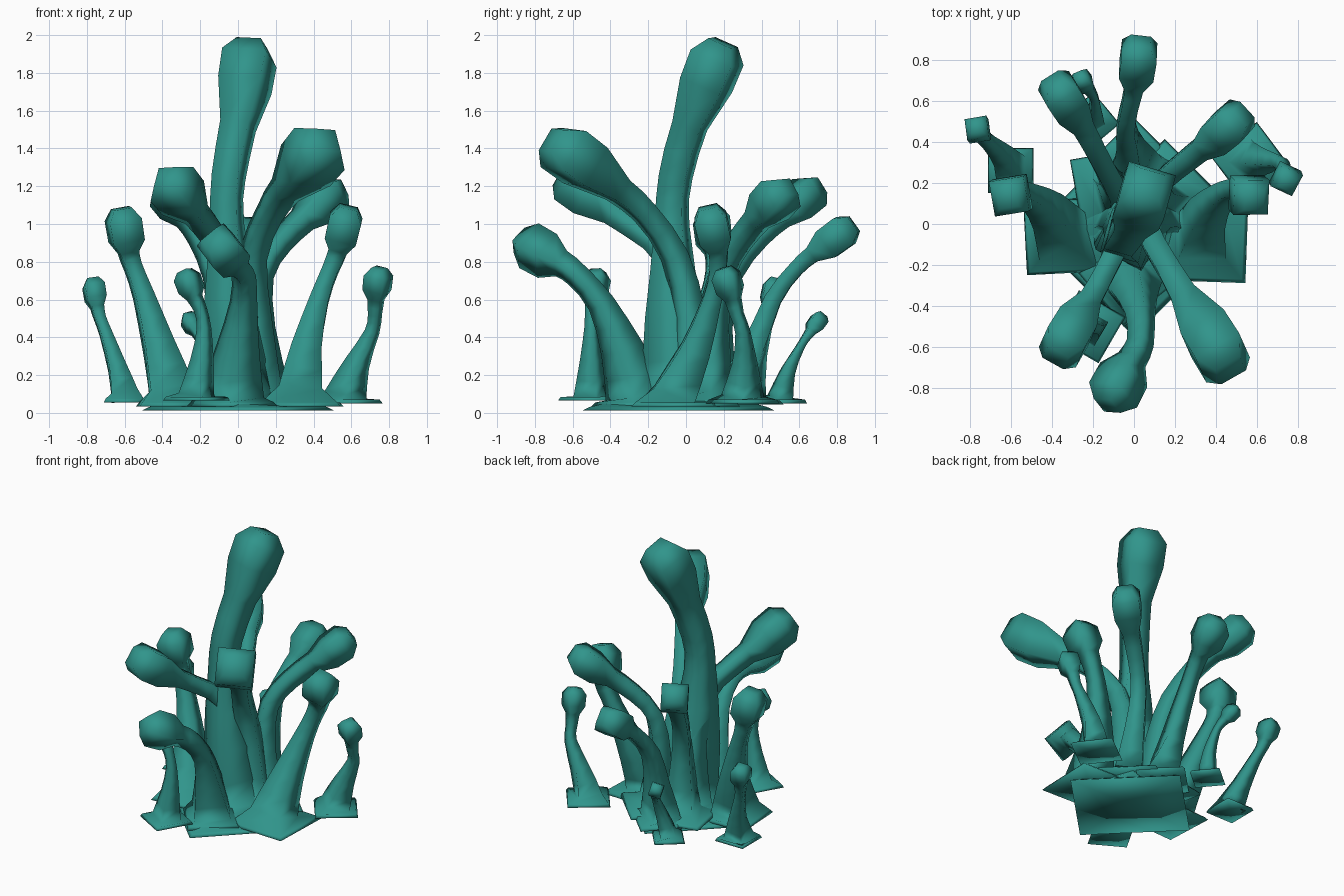
import bpy, bmesh, math
from mathutils import Vector, Matrix

teal = bpy.data.materials.new("teal")
teal.diffuse_color = (0.03, 0.3, 0.26, 1)


def catmull(a, b, c, d, t):
    return 0.5 * (2*b + (c-a)*t + (2*a-5*b+4*c-d)*t*t + (3*b-a-3*c+d)*t**3)


def stalk(name, path, bulb, plate, roll=0):
    """Square tube along path (x, y, z, half width), flared plate at the foot, bulb (x, y, z, half width) on top.
    plate = (half width, z, angle in degrees), roll = turn of the square section in degrees"""
    pw, pz, pang = plate
    pts = [Vector(p) for p in path]
    c, h = Vector(bulb[:3]), bulb[3]
    # smooth the stem
    ctrl = pts + [Vector((c.x, c.y, c.z, pts[-1][3]))]
    rings = []
    for i in range(len(pts) - 1):
        a = ctrl[max(i-1, 0)]
        for t in (0, 0.5):
            rings.append(catmull(a, ctrl[i], ctrl[i+1], ctrl[i+2], t))
    rings.append(pts[-1])
    rings = [(r.xyz, r.w) for r in rings]
    # bulb rings continue the last stem direction
    d = (c - rings[-1][0]).normalized()
    rings += [(c + d*h*k, h*s) for k, s in ((-0.75, 0.96), (0.55, 0.98), (1.25, 0.55))]
    # flared foot
    f = rings[0][0]
    foot = [(Vector((f.x, f.y, pz)), pw), (Vector((f.x, f.y, pz + 0.02)), pw*0.92)]
    nf = len(foot)
    rings = foot + rings

    lean = Vector((c.x - f.x, c.y - f.y, 0)).normalized()
    u0 = Vector((-lean.y, lean.x, 0))
    ang = math.degrees(math.atan2(u0.y, u0.x)) + roll
    diff = (pang - ang + 45) % 90 - 45
    bm = bmesh.new()
    prev = None
    for i, (p, r) in enumerate(rings):
        if i < nf:
            t = Vector((0, 0, 1))
        else:
            q = rings[min(i+1, len(rings)-1)][0]
            o = rings[i-1][0]
            t = (q - o).normalized()
        u = (u0 - t*u0.dot(t)).normalized()
        v = t.cross(u)
        tw = math.radians(roll + diff * max(0, 1 - max(0, i-1)/4))
        rot = Matrix.Rotation(tw, 3, t)
        u, v = rot @ u, rot @ v
        ring = [bm.verts.new(p + r*(u*a + v*b)) for a, b in ((1, 1), (-1, 1), (-1, -1), (1, -1))]
        if prev:
            for k in range(4):
                bm.faces.new((prev[k], prev[(k+1) % 4], ring[(k+1) % 4], ring[k]))
        else:
            # slightly dished underside
            mid = bm.verts.new((f.x, f.y, pz + 0.005))
            for k in range(4):
                bm.faces.new((ring[(k+1) % 4], ring[k], mid))
        prev = ring
    bm.faces.new(prev)
    bmesh.ops.recalc_face_normals(bm, faces=bm.faces)
    for fc in bm.faces:
        fc.smooth = True
    me = bpy.data.meshes.new(name)
    bm.to_mesh(me)
    bm.free()
    me.materials.append(teal)
    ob = bpy.data.objects.new(name, me)
    bpy.context.collection.objects.link(ob)


# tall central stalk
stalk("main_stalk", [(0, -0.04, .1, .14), (-.03, -.06, .5, .12), (-.06, -.075, 1.0, .075), (-.05, -.055, 1.25, .073),
      (0, 0.02, 1.52, .078)], (.05, .14, 1.82, .122), (.36, .012, 45))

# four upper branches
stalk("upper_branch_front_right", [(.12, .03, .1, .09), (.09, .02, .5, .068), (.08, -.06, .83, .057),
      (.17, -.22, 1.06, .055), (.25, -.36, 1.18, .065)], (.4, -.6, 1.36, .125), (.2, .035, 20))
stalk("upper_branch_front_left", [(-.06, .03, .1, .1), (-.06, .02, .5, .07), (-.08, -.1, .83, .055),
      (-.15, -.25, .96, .05), (-.22, -.38, 1.05, .055)], (-.325, -.555, 1.18, .105), (.2, .045, -25))
stalk("upper_branch_back_right", [(.15, .13, .1, .09), (.11, .14, .45, .062), (.12, .19, .73, .05),
      (.22, .28, .9, .05), (.34, .375, 1.02, .055)], (.46, .475, 1.13, .092), (.2, .05, 45))
stalk("upper_branch_back_left", [(-.08, .15, .1, .1), (-.08, .16, .45, .065), (-.12, .23, .73, .05),
      (-.2, .38, .93, .05), (-.26, .49, 1.03, .055)], (-.345, .62, 1.14, .09), (.2, .055, 10))

# middle ring of stalks
stalk("middle_stalk_back", [(0, .29, .1, .1), (-.02, .36, .33, .062), (-.04, .46, .6, .045), (-.02, .58, .76, .04),
      (0, .67, .84, .045)], (.02, .8, .935, .088), (.16, .045, 45))
stalk("middle_stalk_front", [(-.03, -.26, .1, .12), (0, -.34, .34, .083), (.03, -.45, .58, .053), (.03, -.58, .73, .048),
      (-.01, -.66, .79, .053)], (-.08, -.79, .862, .095), (.17, .035, 40), 35)
stalk("middle_stalk_right", [(.33, -.06, .1, .115), (.36, .05, .33, .08), (.43, .14, .6, .05), (.49, .17, .76, .043),
      (.53, .17, .86, .05)], (.56, .14, .985, .088), (.22, .035, -2), -42)
stalk("middle_stalk_left", [(-.35, -.06, .1, .115), (-.42, .06, .35, .078), (-.5, .13, .62, .05), (-.555, .155, .77, .043),
      (-.58, .155, .85, .05)], (-.6, .14, .975, .088), (.18, .035, 3), -42)

# small outer stalks
stalk("small_stalk_right", [(.57, .3, .09, .08), (.63, .31, .26, .05), (.71, .3, .43, .03), (.725, .27, .52, .028),
      (.73, .25, .6, .034)], (.74, .22, .695, .06), (.14, .05, 37))
stalk("small_stalk_left", [(-.6, .26, .09, .07), (-.64, .33, .24, .045), (-.7, .39, .42, .03), (-.73, .42, .5, .028),
      (-.745, .44, .56, .033)], (-.76, .46, .645, .055), (.11, .055, 0), -30)
stalk("small_stalk_front", [(-.22, -.5, .09, .07), (-.19, -.5, .28, .045), (-.18, -.5, .45, .028), (-.2, -.5, .55, .026),
      (-.23, -.49, .61, .032)], (-.26, -.475, .69, .055), (.13, .065, -30))
stalk("small_stalk_back", [(-.21, .5, .08, .05), (-.19, .54, .22, .032), (-.19, .6, .34, .021), (-.2, .63, .39, .02),
      (-.22, .66, .43, .025)], (-.25, .695, .48, .042), (.1, .05, 40))
